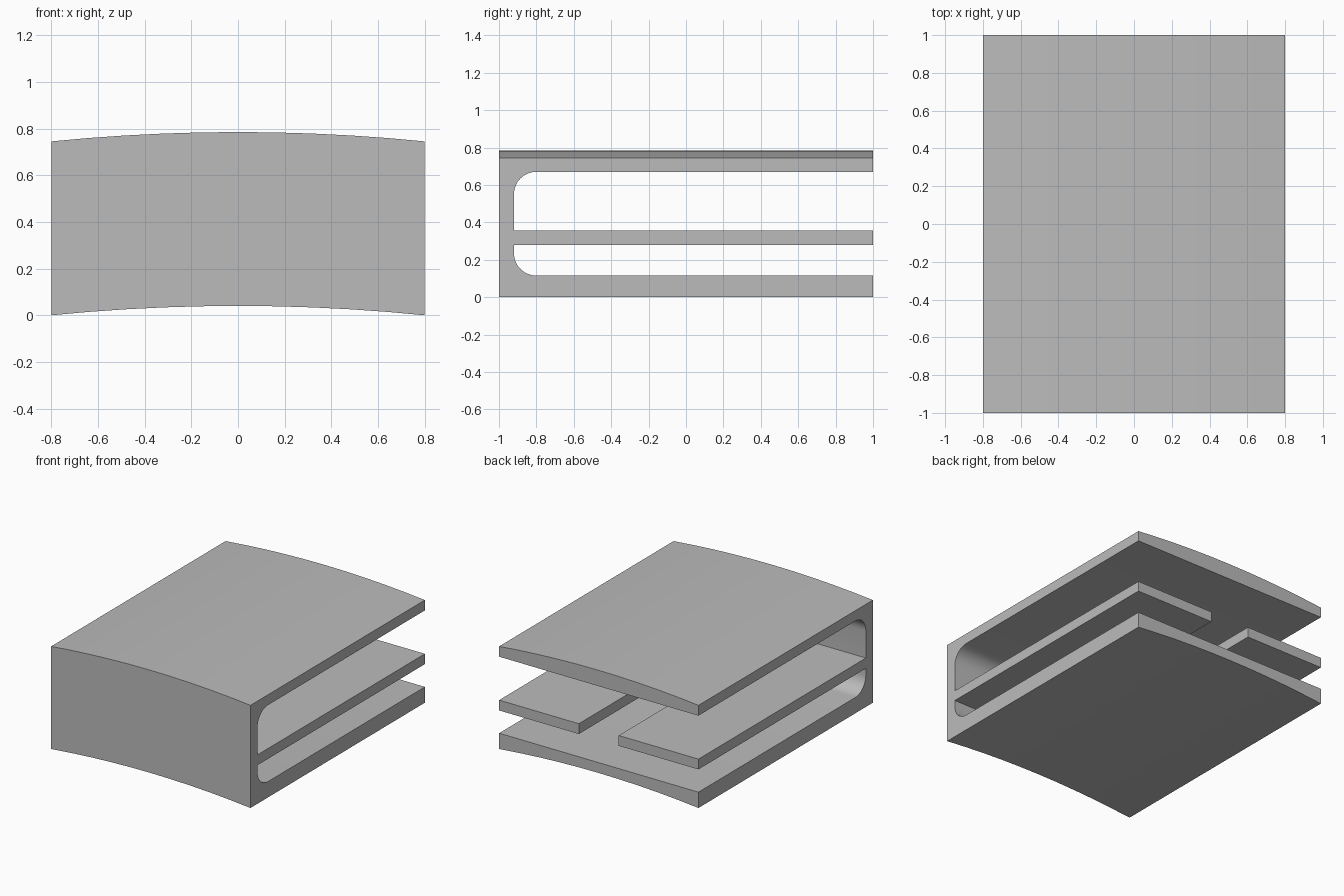
import bpy, bmesh
from math import sin, cos, pi, radians

cube = bpy.data.objects.get("Cube")
if cube:
    bpy.data.objects.remove(cube, do_unlink=True)

HALF_W, HALF_L = 0.8, 1.0
HEIGHT, RISE = 0.745, 0.04       # edge height, crown of the arch
FLOOR, CEIL = 0.115, 0.67        # inner faces of the bottom and top plates
SHELF_LOW, SHELF_TOP = 0.28, 0.355
WALL, FILLET = -0.92, 0.12
SLOT_HALF, SLOT_END = 0.16, -0.3
COLUMNS = 10                     # slot sides fall on column lines


def fillet(cz, start):
    """Quarter round in the inner corner, swept clockwise from start."""
    cy = WALL + FILLET
    return [(cy + FILLET * cos(start - i * pi / 16),
             cz + FILLET * sin(start - i * pi / 16)) for i in range(9)]


def arch(x):
    return RISE * (1 - (x / HALF_W) ** 2)


# Side profile (y, z): top plate, front wall, shelf root and bottom plate
profile = [(-HALF_L, 0), (HALF_L, 0), (HALF_L, FLOOR)]
profile += fillet(FLOOR + FILLET, -pi / 2)
profile += [(WALL, SHELF_LOW), (SLOT_END, SHELF_LOW),
            (SLOT_END, SHELF_TOP), (WALL, SHELF_TOP)]
profile += fillet(CEIL - FILLET, pi)
profile += [(HALF_L, CEIL), (HALF_L, HEIGHT), (-HALF_L, HEIGHT)]

# Sweep across the width, arching only the outer top and bottom
bm = bmesh.new()
rings = []
for c in range(COLUMNS + 1):
    x = HALF_W * (2 * c / COLUMNS - 1)
    rings.append([bm.verts.new((x, y, z + (arch(x) if z in (0, HEIGHT) else 0)))
                  for y, z in profile])
for a, b in zip(rings, rings[1:]):
    for i in range(len(profile)):
        j = (i + 1) % len(profile)
        bm.faces.new((a[i], a[j], b[j], b[i]))
bm.faces.new(rings[0])
bm.faces.new(rings[-1][::-1])
bmesh.ops.recalc_face_normals(bm, faces=bm.faces)

# Shelf arms on both sides of the open slot
bm.normal_update()
ends = [f for f in bm.faces
        if all(abs(v.co.y - SLOT_END) < 1e-4 for v in f.verts)
        and abs(f.calc_center_median().x) > SLOT_HALF]
result = bmesh.ops.extrude_face_region(bm, geom=ends)
for v in result["geom"]:
    if isinstance(v, bmesh.types.BMVert):
        v.co.y = HALF_L

# Merge flat areas
bmesh.ops.dissolve_limit(bm, angle_limit=radians(0.2),
                         verts=bm.verts, edges=bm.edges)
bmesh.ops.recalc_face_normals(bm, faces=bm.faces)

mesh = bpy.data.meshes.new("slotted_bracket")
bm.to_mesh(mesh)
bm.free()
bracket = bpy.data.objects.new("slotted_bracket", mesh)
bpy.context.collection.objects.link(bracket)

# Plain grey
grey = bpy.data.materials.new("grey")
grey.use_nodes = True
colour = (0.5, 0.5, 0.5, 1)
grey.diffuse_color = colour
grey.node_tree.nodes["Principled BSDF"].inputs["Base Color"].default_value = colour
mesh.materials.append(grey)

bpy.ops.object.select_all(action="DESELECT")
bracket.select_set(True)
bpy.context.view_layer.objects.active = bracket
bpy.ops.object.shade_smooth_by_angle(angle=radians(25))
